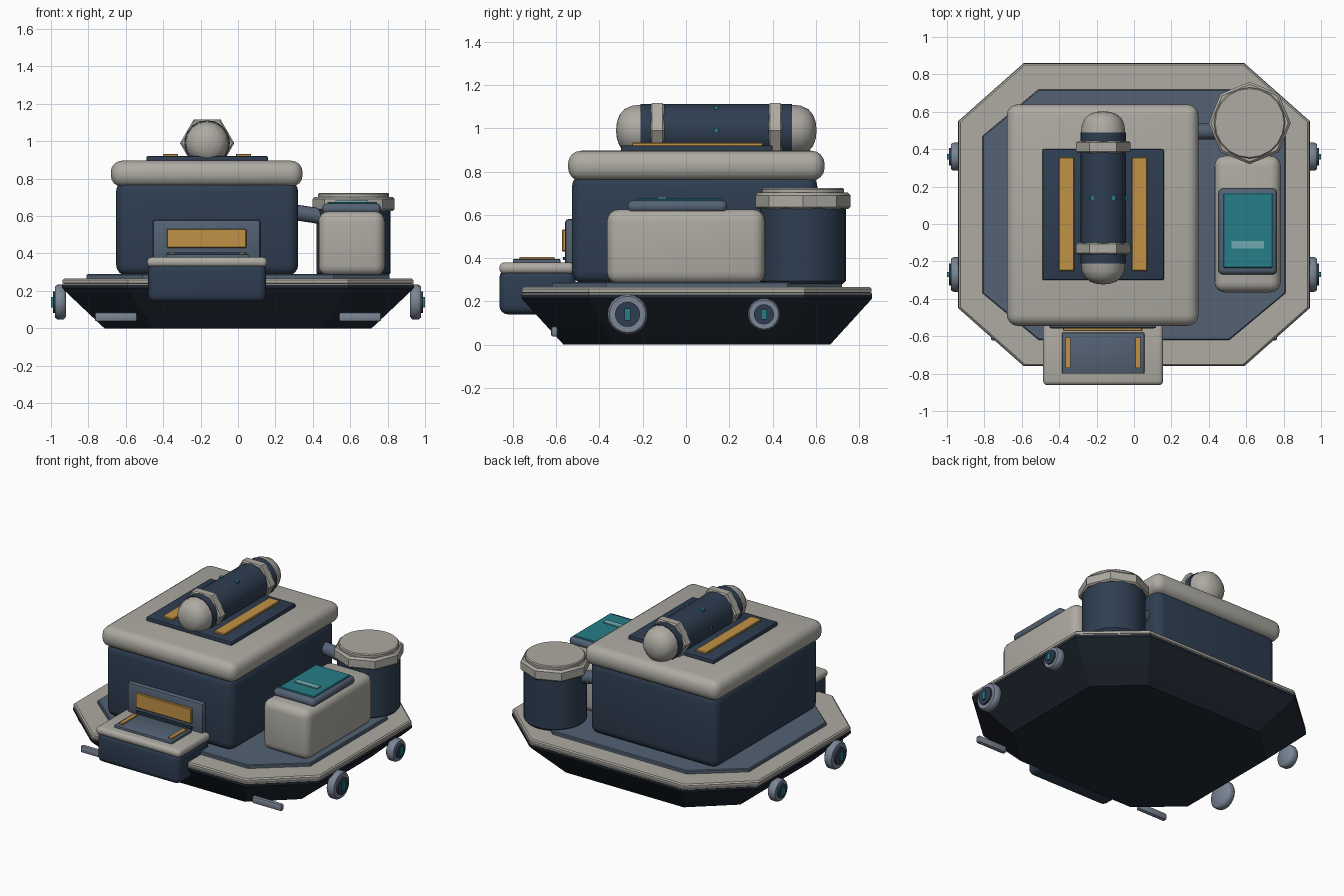
import bpy, bmesh, math
from mathutils import Matrix, Vector

if "Cube" in bpy.data.objects:
    bpy.data.objects.remove(bpy.data.objects["Cube"])


def mat(name, r, g, b):
    m = bpy.data.materials.new(name)
    m.diffuse_color = (*[(c / 255) ** 2.2 for c in (r, g, b)], 1)
    m.use_nodes = True
    m.node_tree.nodes["Principled BSDF"].inputs["Base Color"].default_value = m.diffuse_color
    return m


GREY = mat("warm_grey", 172, 169, 161)
NAVY = mat("navy", 50, 64, 82)
HULL = mat("hull_dark", 36, 43, 53)
SLATE = mat("slate", 84, 98, 115)
STEEL = mat("steel", 122, 133, 148)
AMBER = mat("amber", 192, 145, 72)
TEAL = mat("teal", 42, 124, 134)
PALE = mat("pale_teal", 110, 170, 175)


def finish(name, bm, material, angle=35):
    bmesh.ops.recalc_face_normals(bm, faces=bm.faces)
    me = bpy.data.meshes.new(name)
    bm.to_mesh(me)
    bm.free()
    for p in me.polygons:
        p.use_smooth = True
    me.set_sharp_from_angle(angle=math.radians(angle))
    me.materials.append(material)
    ob = bpy.data.objects.new(name, me)
    bpy.context.collection.objects.link(ob)
    return ob


def box(name, x, y, z, material, bevel=0.0, seg=4):
    """Rounded box from (min, max) ranges."""
    bm = bmesh.new()
    bmesh.ops.create_cube(bm, size=1)
    for v in bm.verts:
        v.co = [r[0] if c < 0 else r[1] for c, r in zip(v.co, (x, y, z))]
    if bevel:
        bmesh.ops.bevel(bm, geom=bm.edges[:], offset=bevel, segments=seg,
                        profile=0.5, affect='EDGES', clamp_overlap=True)
    return finish(name, bm, material)


def loft(name, rings, material, angle=35):
    """Skin a stack of equal-length point rings and cap both ends."""
    bm = bmesh.new()
    rows = [[bm.verts.new(p) for p in ring] for ring in rings]
    n = len(rows[0])
    for a, b in zip(rows, rows[1:]):
        for i in range(n):
            j = (i + 1) % n
            bm.faces.new((a[i], a[j], b[j], b[i]))
    bm.faces.new(rows[0][::-1])
    bm.faces.new(rows[-1])
    return finish(name, bm, material, angle)


def lathe(name, origin, axis, profile, sides, material, turn=0.0, angle=35):
    """Turn (radius, height) pairs about an axis."""
    m = Matrix.Translation(origin) @ Vector(axis).to_track_quat('Z', 'Y').to_matrix().to_4x4()
    rings = [[m @ Vector((r * math.cos(turn + math.tau * i / sides),
                          r * math.sin(turn + math.tau * i / sides), h))
              for i in range(sides)] for r, h in profile]
    return loft(name, rings, material, angle)


def octagon(hx, hy, cx, cy, z):
    q = [(hx, -cy), (hx, cy), (cx, hy), (-cx, hy), (-hx, cy), (-hx, -cy), (-cx, -hy), (cx, -hy)]
    return [(x, y + 0.05, z) for x, y in q]


def deck_ring(s, z):
    return octagon(0.94 * s, 0.81 * s, 0.59 * s, 0.50 * s, z)


# Hull, rim and deck
loft("hull", [deck_ring(0.76, 0), deck_ring(0.985, 0.2), deck_ring(1, 0.215),
              deck_ring(1, 0.232)], HULL, 15)
loft("rim_lower", [deck_ring(0.995, 0.215), deck_ring(0.998, 0.222), deck_ring(0.998, 0.238),
                   deck_ring(0.985, 0.24)], GREY, 15)
loft("rim", [deck_ring(0.985, 0.238), deck_ring(0.997, 0.242), deck_ring(0.997, 0.258),
             deck_ring(0.988, 0.266)], GREY, 15)
loft("deck", [octagon(0.81, 0.67, 0.51, 0.42, 0.25), octagon(0.81, 0.67, 0.51, 0.42, 0.284),
              octagon(0.805, 0.665, 0.507, 0.418, 0.289)], SLATE, 15)

# Main housing with lid and roof plate
box("main_housing", (-0.652, 0.322), (-0.527, 0.607), (0.28, 0.79), NAVY, 0.06)
box("housing_lid", (-0.68, 0.345), (-0.545, 0.64), (0.757, 0.896), GREY, 0.06)
box("roof_plate", (-0.49, 0.16), (-0.30, 0.40), (0.885, 0.921), NAVY, 0.008, 2)
for i, s in enumerate((-1, 1)):
    c = -0.165 + s * 0.195
    box(f"roof_strip_{i}", (c - 0.04, c + 0.04), (-0.25, 0.355), (0.91, 0.933), AMBER, 0.003, 1)

# Roof tube with domed ends, hexagonal bands and indicator studs
TC = Vector((-0.165, 0.14, 0.99))
lathe("roof_tube", TC, (0, 1, 0), [(0.122, -0.35), (0.122, 0.35)], 24, NAVY)
dome = [(0.119, 0), (0.114, 0.05), (0.098, 0.085), (0.072, 0.107), (0.04, 0.119), (0.004, 0.123)]
for i, s in enumerate((-1, 1)):
    lathe(f"tube_dome_{i}", TC + Vector((0, s * 0.34, 0)), (0, s, 0), dome, 16, GREY, angle=60)
    lathe(f"tube_band_{i}", TC + Vector((0, s * 0.272, 0)), (0, 1, 0),
          [(0.135, -0.032), (0.145, -0.024), (0.145, 0.024), (0.135, 0.032)], 6, GREY)
for i in range(6):
    a = i * math.pi / 3
    c = TC + Vector((0.118 * math.cos(a), 0, 0.118 * math.sin(a)))
    box(f"tube_stud_{i}", *[(v - 0.011, v + 0.011) for v in c], TEAL)

# Front tray and front panel
box("tray_base", (-0.48, 0.15), (-0.862, -0.51), (0.14, 0.35), NAVY, 0.04)
box("tray_lid", (-0.486, 0.156), (-0.862, -0.515), (0.327, 0.38), GREY, 0.024)
box("tray_pad", (-0.385, 0.055), (-0.80, -0.58), (0.37, 0.396), SLATE, 0.006, 2)
for i, s in enumerate((-1, 1)):
    c = -0.165 + s * 0.187
    box(f"tray_strip_{i}", (c - 0.013, c + 0.013), (-0.77, -0.607), (0.39, 0.406), AMBER)
box("front_panel", (-0.455, 0.12), (-0.558, -0.50), (0.36, 0.58), SLATE, 0.014, 2)
box("front_window", (-0.38, 0.045), (-0.573, -0.54), (0.43, 0.532), AMBER, 0.004, 1)
box("front_sill", (-0.38, 0.045), (-0.568, -0.54), (0.392, 0.406), NAVY)

# Side locker with screen
box("side_locker", (0.43, 0.785), (-0.365, 0.365), (0.28, 0.625), GREY, 0.055)
box("screen_frame", (0.45, 0.765), (-0.27, 0.19), (0.61, 0.667), SLATE, 0.025, 3)
box("screen", (0.478, 0.742), (-0.235, 0.165), (0.65, 0.675), TEAL, 0.004, 1)
box("screen_bar", (0.52, 0.695), (-0.132, -0.09), (0.665, 0.682), PALE)

# Rear canister, octagonal cap and connecting pipe
CC = (0.618, 0.54, 0)
lathe("canister", CC, (0, 0, 1), [(0.185, 0.28), (0.198, 0.295), (0.198, 0.65)], 32, NAVY)
lathe("canister_cap", CC, (0, 0, 1), [(0.21, 0.627), (0.22, 0.637), (0.22, 0.69), (0.207, 0.703)],
      8, GREY)
lathe("canister_top", CC, (0, 0, 1), [(0.19, 0.69), (0.19, 0.718), (0.184, 0.724)], 20, GREY)
lathe("pipe", (0.27, 0.495, 0.625), (0.2, 0, -0.03), [(0.042, 0), (0.042, 0.22)], 16, SLATE)

# Side rollers and front skids, mirrored left and right
for side, s in (("left", -1), ("right", 1)):
    for place, y, r in (("front", -0.27, 0.093), ("rear", 0.36, 0.075)):
        o = (s * 0.92, y, 0.14)
        lathe(f"{side}_{place}_roller", o, (s, 0, 0),
              [(r * 0.85, 0), (r, 0.012), (r, 0.045), (r * 0.9, 0.058)], 20, STEEL, angle=50)
        lathe(f"{side}_{place}_hub", o, (s, 0, 0), [(r * 0.62, 0.03), (r * 0.62, 0.07)], 20, NAVY)
        box(f"{side}_{place}_slot", sorted((s * 0.97, s * 0.999)), (y - 0.014, y + 0.014),
            (0.14 - r * 0.3, 0.14 + r * 0.3), TEAL)
    box(f"{side}_skid", sorted((s * 0.54, s * 0.765)), (-0.623, -0.592), (0.037, 0.084),
        STEEL, 0.01, 2)
